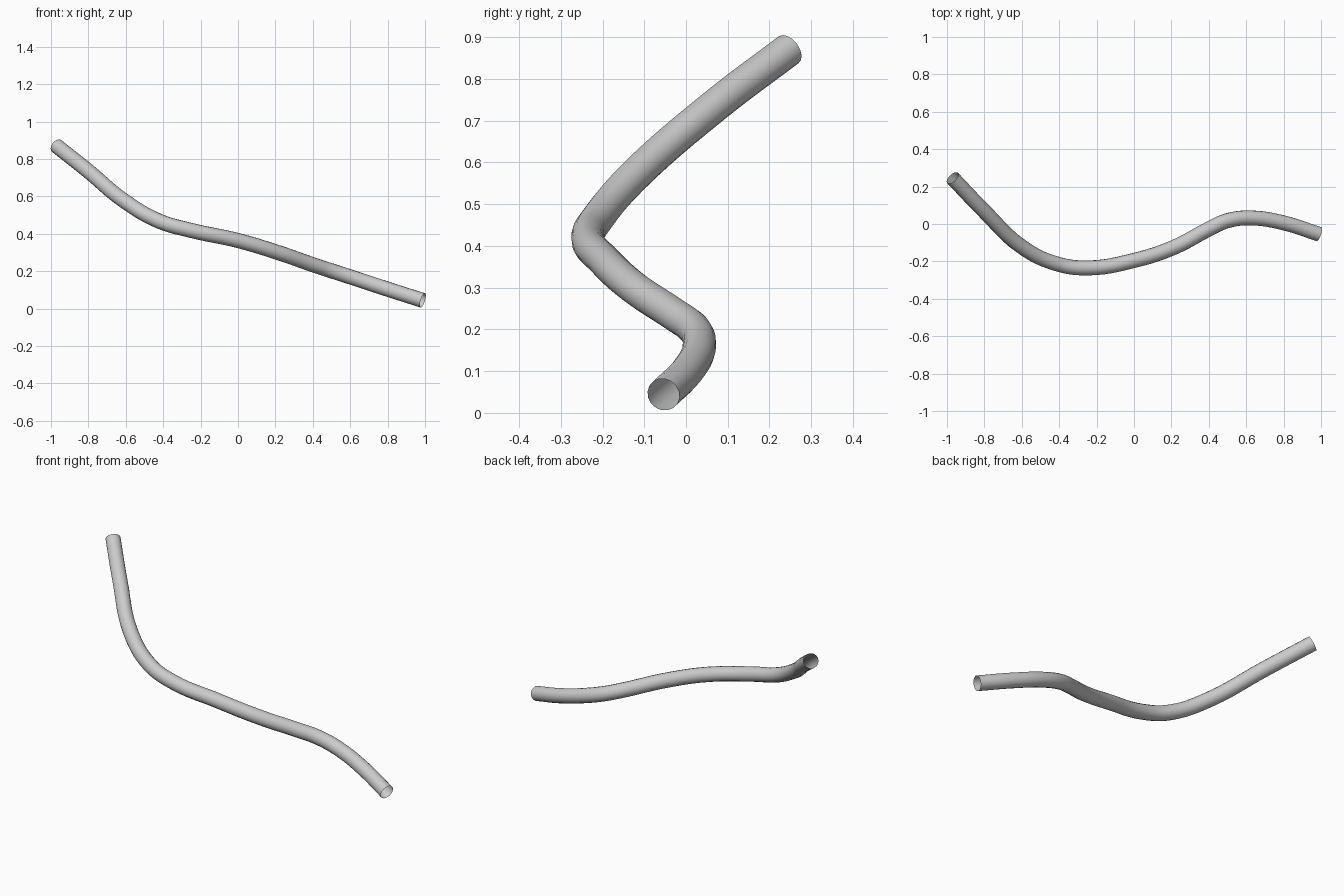
import bpy

if "Cube" in bpy.data.objects:
    bpy.data.objects.remove(bpy.data.objects["Cube"])

# Centreline of the bent tube, upper end to lower end
path = [(-0.97, 0.246, 0.87), (-0.8, 0.068, 0.735), (-0.6, -0.122, 0.57),
        (-0.42, -0.211, 0.467), (-0.25, -0.235, 0.418), (0.0, -0.195, 0.364),
        (0.22, -0.122, 0.298), (0.4, -0.027, 0.235), (0.5, 0.018, 0.202),
        (0.63, 0.032, 0.16), (0.8, 0.006, 0.104), (0.988, -0.054, 0.044)]

curve = bpy.data.curves.new("tube", 'CURVE')
curve.dimensions = '3D'
curve.bevel_depth = 0.04
curve.bevel_resolution = 6
curve.resolution_u = 6
curve.use_fill_caps = False      # both ends stay open

spline = curve.splines.new('BEZIER')
spline.bezier_points.add(len(path) - 1)
for point, co in zip(spline.bezier_points, path):
    point.co = co
    point.handle_left_type = point.handle_right_type = 'AUTO'

tube = bpy.data.objects.new("tube", curve)
bpy.context.collection.objects.link(tube)

# Turn the curve into a smooth mesh
bpy.context.view_layer.objects.active = tube
tube.select_set(True)
bpy.ops.object.convert(target='MESH')
bpy.ops.object.shade_smooth_by_angle()
